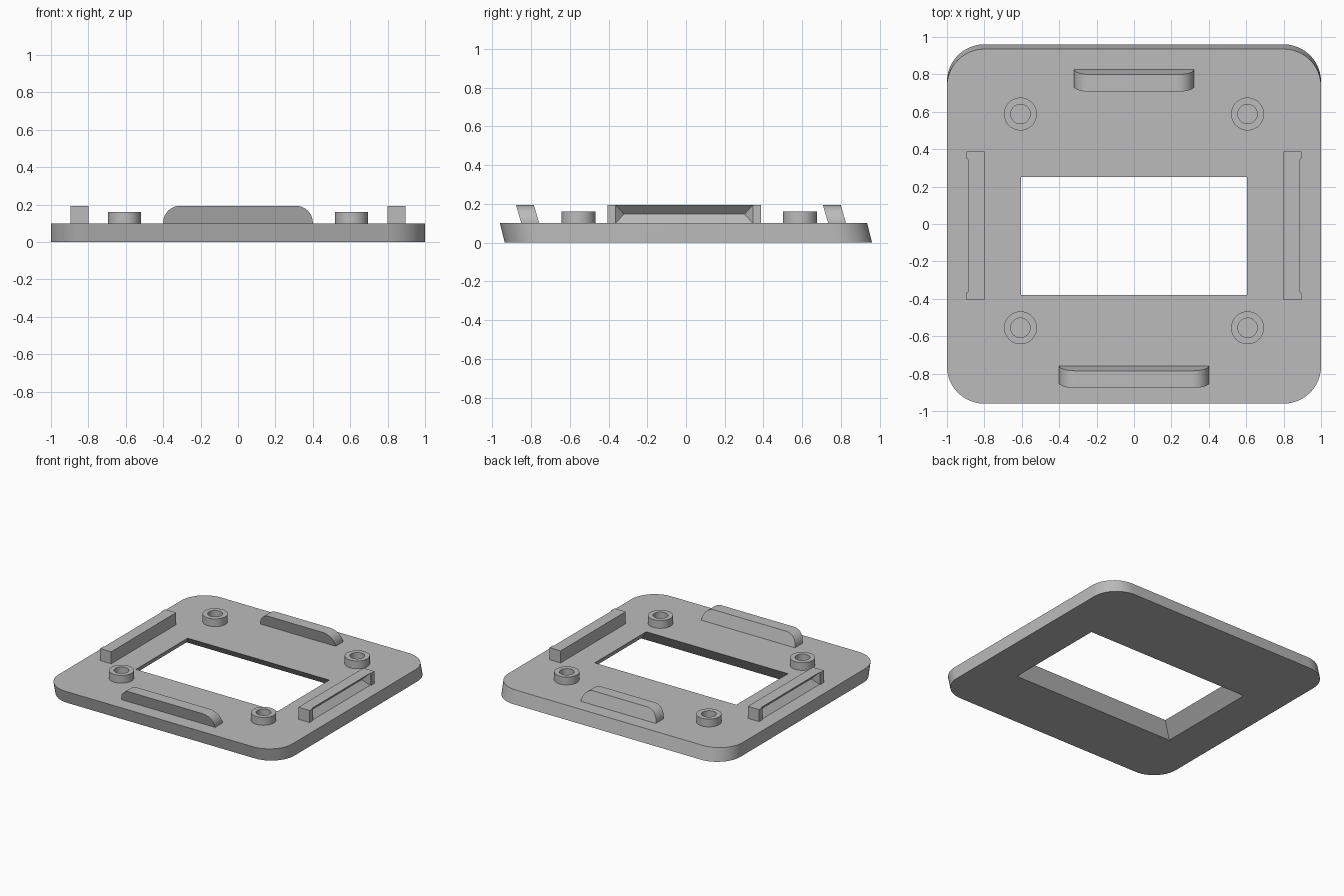
import bpy, bmesh
from math import sin, cos, pi, radians
from mathutils import Vector, Matrix

if "Cube" in bpy.data.objects:
    bpy.data.objects.remove(bpy.data.objects["Cube"])

grey = bpy.data.materials.new("plain_grey")
grey.use_nodes = True
grey.diffuse_color = (0.5, 0.5, 0.5, 1)
grey.node_tree.nodes["Principled BSDF"].inputs["Base Color"].default_value = (0.5, 0.5, 0.5, 1)

TOP = 0.1       # top surface of the plate
HEIGHT = 0.193  # top of tabs and rails


def finish(name, bm):
    bmesh.ops.remove_doubles(bm, verts=bm.verts, dist=1e-5)
    bmesh.ops.recalc_face_normals(bm, faces=bm.faces)
    mesh = bpy.data.meshes.new(name)
    bm.to_mesh(mesh)
    bm.free()
    mesh.materials.append(grey)
    obj = bpy.data.objects.new(name, mesh)
    bpy.context.collection.objects.link(obj)
    return obj


def activate(obj):
    bpy.ops.object.select_all(action='DESELECT')
    obj.select_set(True)
    bpy.context.view_layer.objects.active = obj


def smooth(obj):
    activate(obj)
    bpy.ops.object.shade_smooth_by_angle(angle=radians(30))


def hull(name, points):
    bm = bmesh.new()
    for p in points:
        bm.verts.new(p)
    bmesh.ops.convex_hull(bm, input=bm.verts)
    return finish(name, bm)


def cut(obj, cutter):
    cutter.hide_render = True
    mod = obj.modifiers.new("cut", 'BOOLEAN')
    mod.operation = 'DIFFERENCE'
    mod.solver = 'EXACT'
    mod.object = cutter
    activate(obj)
    bpy.ops.object.modifier_apply(modifier="cut")
    bpy.data.objects.remove(cutter)


def prism(name, outline, sweep):
    """Extrude a closed outline along the sweep vector."""
    bm = bmesh.new()
    face = bm.faces.new([bm.verts.new(p) for p in outline])
    new = bmesh.ops.extrude_face_region(bm, geom=[face])["geom"]
    bmesh.ops.translate(bm, vec=sweep, verts=[v for v in new if isinstance(v, bmesh.types.BMVert)])
    return finish(name, bm)


def arc(cx, cy, r, start, steps=12):
    angles = [start + pi / 2 * i / steps for i in range(steps + 1)]
    return [(cx + r * cos(a), cy + r * sin(a)) for a in angles]


# Leaning base plate with rounded corners
R, HX, HY, LEAN = 0.2, 1.0, 0.948, 0.025
outline = []
for i, (sx, sy) in enumerate([(1, 1), (-1, 1), (-1, -1), (1, -1)]):
    outline += arc(sx * (HX - R), sy * (HY - R), R, i * pi / 2)
plate = prism("base_plate", [(x, y + LEAN / 2, 0) for x, y in outline], Vector((0, -LEAN, TOP)))

# Window that widens towards the underside
points = []
for z in (-0.02, TOP + 0.02):
    grow = 0.09 * (TOP - z) / TOP
    shift = LEAN * (TOP - z) / TOP
    for sx in (-1, 1):
        points += [(sx * (0.605 + grow), -0.38 - grow + shift, z),
                   (sx * (0.605 + grow), 0.25 + grow + shift, z)]
cut(plate, hull("window_cutter", points))
smooth(plate)


# Leaning tabs at the front and back, rounded at their upper corners
def tab(name, half, y):
    r, low = 0.09, TOP - 0.005
    upper = arc(half - r, HEIGHT - r, r, 0) + arc(r - half, HEIGHT - r, r, pi / 2)
    section = [(half, low)] + upper + [(-half, low)]
    obj = prism(name, [(x, y - 0.29 * (z - TOP), z) for x, z in section], Vector((0, 0.092, 0)))
    smooth(obj)


tab("front_tab", 0.4, -0.85)
tab("back_tab", 0.32, 0.734)

# Side rails with a V groove in the outer face
for name, s in (("left_rail", 1), ("right_rail", -1)):
    y0, y1 = -0.405, 0.387
    rail = hull(name, [(s * x, y, z) for x in (0.8, 0.895) for y in (y0, y1)
                       for z in (TOP - 0.005, HEIGHT)])
    a, b = y0 + 0.04, y1 - 0.04
    groove = [(s * 0.845, y, 0.147) for y in (a + 0.045, b - 0.045)]
    groove += [(s * x, y, z) for x in (0.89, 0.95) for y in (a, b) for z in (TOP - 0.002, HEIGHT + 0.002)]
    cut(rail, hull("groove_cutter", groove))

# Four hollow mounting posts
for side, sx in (("left", 1), ("right", -1)):
    for end, y in (("front", -0.555), ("back", 0.588)):
        bm = bmesh.new()
        section = [(0.052, TOP - 0.005), (0.052, 0.16), (0.088, 0.16), (0.088, TOP - 0.005)]
        verts = [bm.verts.new((r, 0, z)) for r, z in section]
        edges = [bm.edges.new((verts[i], verts[i + 1])) for i in range(3)]
        bmesh.ops.spin(bm, geom=verts + edges, cent=(0, 0, 0), axis=(0, 0, 1),
                       angle=2 * pi, steps=40)
        bmesh.ops.transform(bm, matrix=Matrix.Translation((sx * 0.607, y, 0)), verts=bm.verts)
        smooth(finish(f"{end}_{side}_post", bm))
